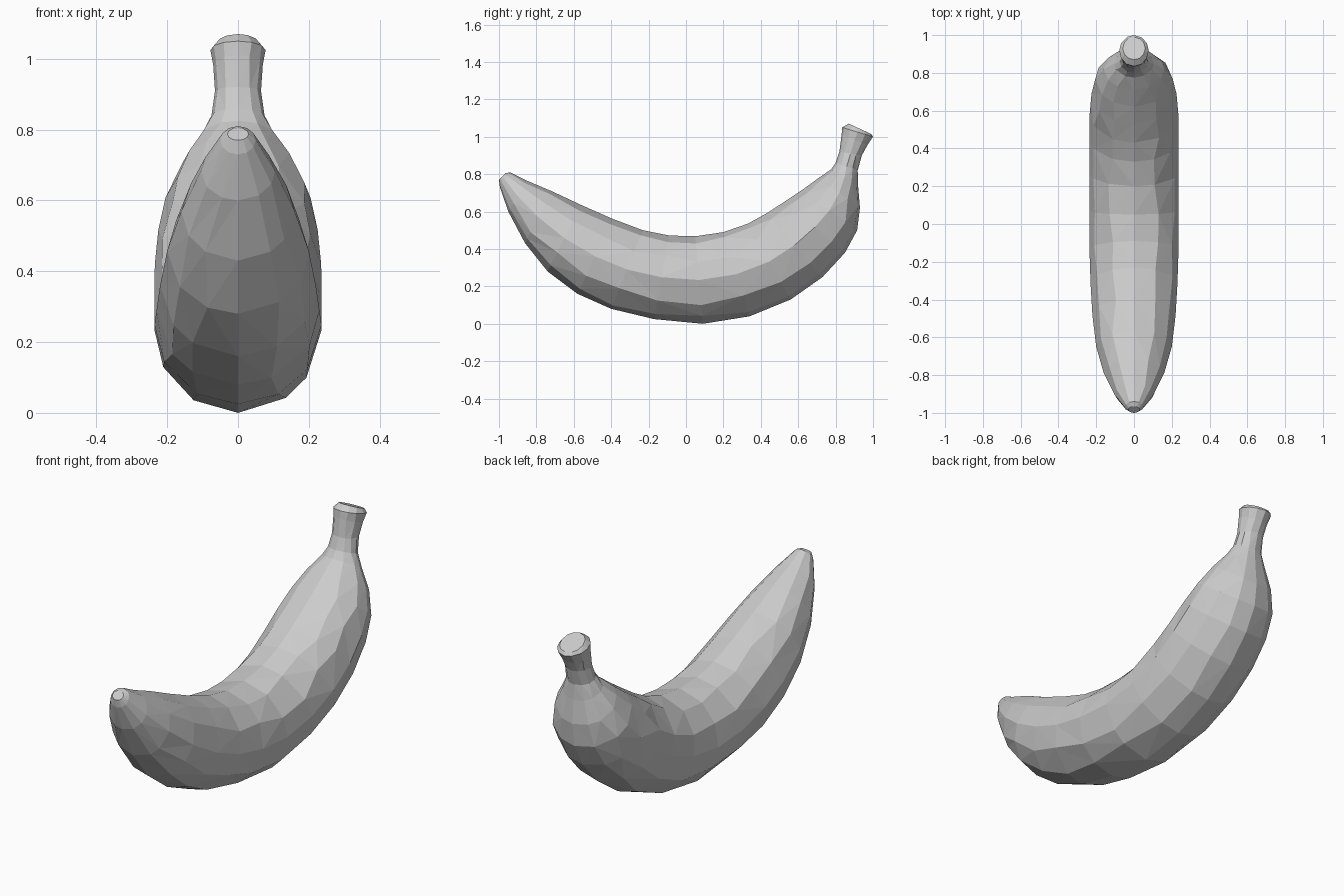
import bpy, bmesh, math, random
from mathutils import Vector

SIDES = 12
random.seed(4)

cube = bpy.data.objects.get("Cube")
if cube:
    bpy.data.objects.remove(cube, do_unlink=True)


def make_material(name, colour):
    mat = bpy.data.materials.new(name)
    mat.use_nodes = True
    mat.diffuse_color = colour
    mat.node_tree.nodes["Principled BSDF"].inputs["Base Color"].default_value = colour
    return mat


# Cross-sections: outer y, outer z, inner y, inner z, half width
tip = [
    (-1.0, .77, -.965, .805, .03),
    (-.995, .73, -.94, .81, .05),
]
body = [
    (-.95, .6, -.85, .765, .105),
    (-.86, .43, -.72, .71, .16),
    (-.74, .28, -.56, .635, .2),
    (-.58, .16, -.39, .56, .22),
    (-.4, .08, -.23, .5, .23),
    (-.17, .025, -.09, .472, .236),
    (.09, 0, .05, .468, .236),
    (.34, .04, .2, .49, .236),
    (.56, .13, .33, .535, .236),
    (.73, .25, .43, .59, .235),
    (.85, .38, .53, .655, .225),
    (.915, .5, .62, .715, .205),
    (.93, .62, .71, .78, .16),
    (.92, .74, .775, .825, .105),
]
stem = [
    (.918, .82, .8, .86, .075),
    (.94, .9, .82, .92, .065),
    (.97, .955, .832, 1.01, .07),
    (1.0, 1.0, .835, 1.05, .078),
    (.99, 1.015, .87, 1.07, .06),
]


def add_ring(bm, section, wobble):
    """Elliptical ring spanning the outer and inner edge of the curve."""
    oy, oz, iy, iz, width = section
    outer, inner = Vector((0, oy, oz)), Vector((0, iy, iz))
    centre, radius = (outer + inner) / 2, (outer - inner) / 2
    ring = []
    for k in range(SIDES):
        angle = math.tau * k / SIDES
        if k % (SIDES // 4):  # keep the silhouette points in place
            angle += random.uniform(-wobble, wobble)
        point = centre + radius * math.cos(angle)
        point.x = width * math.sin(angle)
        ring.append(bm.verts.new(point))
    return ring


# Banana: one faceted skin lofted from tip to stem end
bm = bmesh.new()
rings = [add_ring(bm, s, 0) for s in tip]
rings += [add_ring(bm, s, .11) for s in body]
rings += [add_ring(bm, s, .06) for s in stem]
for a, b in zip(rings, rings[1:]):
    for k in range(SIDES):
        n = (k + 1) % SIDES
        bm.faces.new((a[k], a[n], b[n], b[k]))
bm.faces.new(rings[0])
bm.faces.new(rings[-1])
quads = [f for f in bm.faces if len(f.verts) == 4]
bmesh.ops.triangulate(bm, faces=quads)
bmesh.ops.recalc_face_normals(bm, faces=bm.faces[:])

mesh = bpy.data.meshes.new("banana")
bm.to_mesh(mesh)
bm.free()
mesh.materials.append(make_material("light grey", (.6, .6, .6, 1)))
bpy.context.collection.objects.link(bpy.data.objects.new("banana", mesh))
